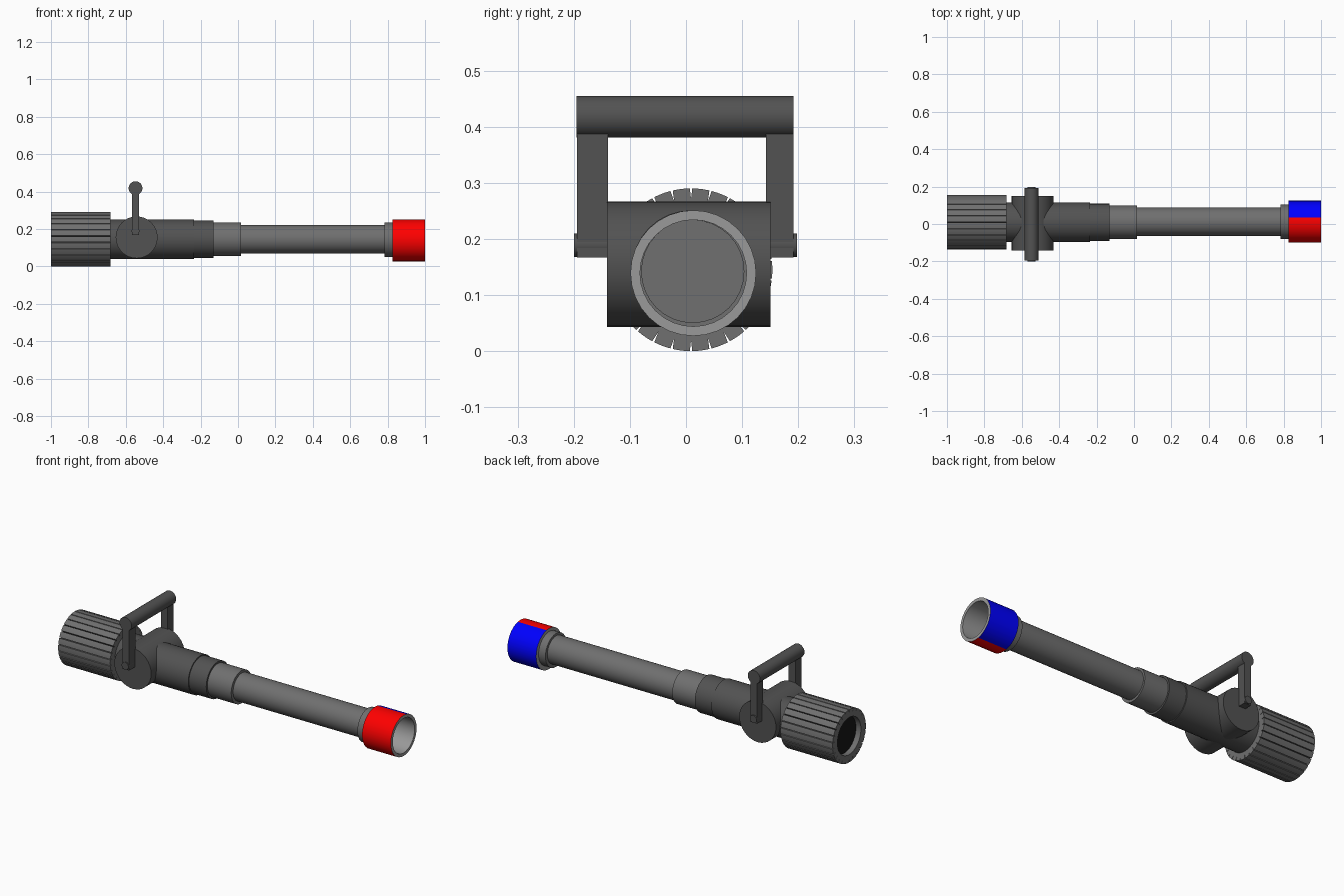
import bpy, bmesh, math
from mathutils import Matrix

if "Cube" in bpy.data.objects:
    bpy.data.objects.remove(bpy.data.objects["Cube"])

CY, CZ = 0.009, 0.145      # nozzle axis
N = 32


def material(name, *rgb):
    mat = bpy.data.materials.new(name)
    mat.diffuse_color = (*rgb, 1)
    mat.use_nodes = True
    mat.node_tree.nodes["Principled BSDF"].inputs["Base Color"].default_value = mat.diffuse_color
    return mat


DARK = material("dark_grey", 0.085, 0.085, 0.085)
MID = material("mid_grey", 0.16, 0.16, 0.16)
LIGHT = material("light_grey", 0.32, 0.32, 0.32)
BLACK = material("black", 0.008, 0.008, 0.008)
RED = material("red", 1, 0, 0)
BLUE = material("blue", 0, 0, 1)


def finish(name, bm, mat, smooth=True):
    bmesh.ops.recalc_face_normals(bm, faces=bm.faces)
    me = bpy.data.meshes.new(name)
    bm.to_mesh(me)
    bm.free()
    me.materials.append(mat)
    ob = bpy.data.objects.new(name, me)
    bpy.context.collection.objects.link(ob)
    if smooth:
        bpy.ops.object.select_all(action='DESELECT')
        ob.select_set(True)
        bpy.context.view_layer.objects.active = ob
        bpy.ops.object.shade_smooth_by_angle(angle=math.radians(30))
    return ob


def lathe(name, profile, mat, cy=CY, cz=CZ, sides=N, notch=None):
    """Rings of (x, radius) along x, capped at both ends.
    notch(i, ring, r) may move single ring points."""
    bm = bmesh.new()
    rings = []
    for k, (x, r) in enumerate(profile):
        ring = []
        for i in range(sides):
            a, rr = 2 * math.pi * i / sides, r
            if notch:
                a, rr = notch(i, k, r)
            ring.append(bm.verts.new((x, cy + rr * math.cos(a), cz + rr * math.sin(a))))
        rings.append(ring)
    for p, q in zip(rings, rings[1:]):
        for i in range(sides):
            j = (i + 1) % sides
            bm.faces.new((p[i], p[j], q[j], q[i]))
    bm.faces.new(rings[0])
    bm.faces.new(rings[-1])
    return finish(name, bm, mat)


def cross_cylinder(name, x, z, r, y0, y1, sides=N):
    bm = bmesh.new()
    m = Matrix.Translation((x, (y0 + y1) / 2, z)) @ Matrix.Rotation(math.pi / 2, 4, 'X')
    bmesh.ops.create_cone(bm, cap_ends=True, segments=sides, radius1=r, radius2=r,
                          depth=y1 - y0, matrix=m)
    return finish(name, bm, DARK)


def box(name, lo, hi):
    bm = bmesh.new()
    size = [b - a for a, b in zip(lo, hi)]
    mid = [(a + b) / 2 for a, b in zip(lo, hi)]
    bmesh.ops.create_cube(bm, size=1, matrix=Matrix.Translation(mid) @ Matrix.Diagonal((*size, 1)))
    return finish(name, bm, DARK, smooth=False)


# Ribbed coupling with V grooves and a shallow black rear socket
TEETH, PER = 26, 4
OFFS = (0.06, 0.36, 0.64, 0.94, 1.0)


def groove(i, k, r):
    t, s = divmod(i, PER + 1)
    a = 2 * math.pi * (t + 0.5 + OFFS[s]) / TEETH
    return a, (r - 0.02 if s == PER and k in (2, 3) else r)


coupling = lathe("ribbed_coupling",
                 [(-0.97, 0.102), (-1.0, 0.102), (-1.0, 0.145), (-0.683, 0.145)],
                 MID, sides=TEETH * (PER + 1), notch=groove)
coupling.data.materials.append(BLACK)
for f in coupling.data.polygons:
    if f.normal.x < -0.9 and f.center.x > -0.98:
        f.material_index = 1

# Stepped body and barrel
lathe("valve_body", [(-0.70, 0.106), (-0.235, 0.106)], DARK)
lathe("body_collar", [(-0.24, 0.100), (-0.13, 0.100)], DARK)
lathe("barrel_socket", [(-0.135, 0.090), (0.015, 0.090)], MID)
lathe("barrel", [(0.0, 0.076), (0.80, 0.076)], MID, cy=0.012)
lathe("tip_collar", [(0.783, 0.092), (0.845, 0.092)], MID, cy=0.012, cz=0.142)

# Two-colour hollow tip with a grey lining
TIP_Y, TIP_Z = 0.013, 0.139
tip = lathe("nozzle_tip", [(0.825, 0.112), (1.0, 0.112), (1.0, 0.095), (0.84, 0.095)],
            LIGHT, cy=TIP_Y, cz=TIP_Z)
for mat in (RED, BLUE, MID):
    tip.data.materials.append(mat)
for f in tip.data.polygons:
    c = f.center
    if abs(f.normal.x) < 0.5 and math.hypot(c.y - TIP_Y, c.z - TIP_Z) > 0.105:
        f.material_index = 2 if c.y > 0.03 else 1
    elif f.normal.x > 0.9 and c.x < 0.9:
        f.material_index = 3

# Cross valve housing
cross_cylinder("valve_housing", -0.542, 0.155, 0.112, -0.141, 0.151)

# Bail handle: two arms, pivots and grip
for side, y0, y1, p0, p1 in (("front", -0.194, -0.139, -0.200, -0.13),
                             ("rear", 0.143, 0.192, 0.14, 0.198)):
    box(side + "_handle_arm", (-0.568, y0, 0.167), (-0.528, y1, 0.42))
    cross_cylinder(side + "_handle_pivot", -0.548, 0.189, 0.021, p0, p1, 16)
cross_cylinder("handle_grip", -0.548, 0.418, 0.037, -0.195, 0.192, 24)
